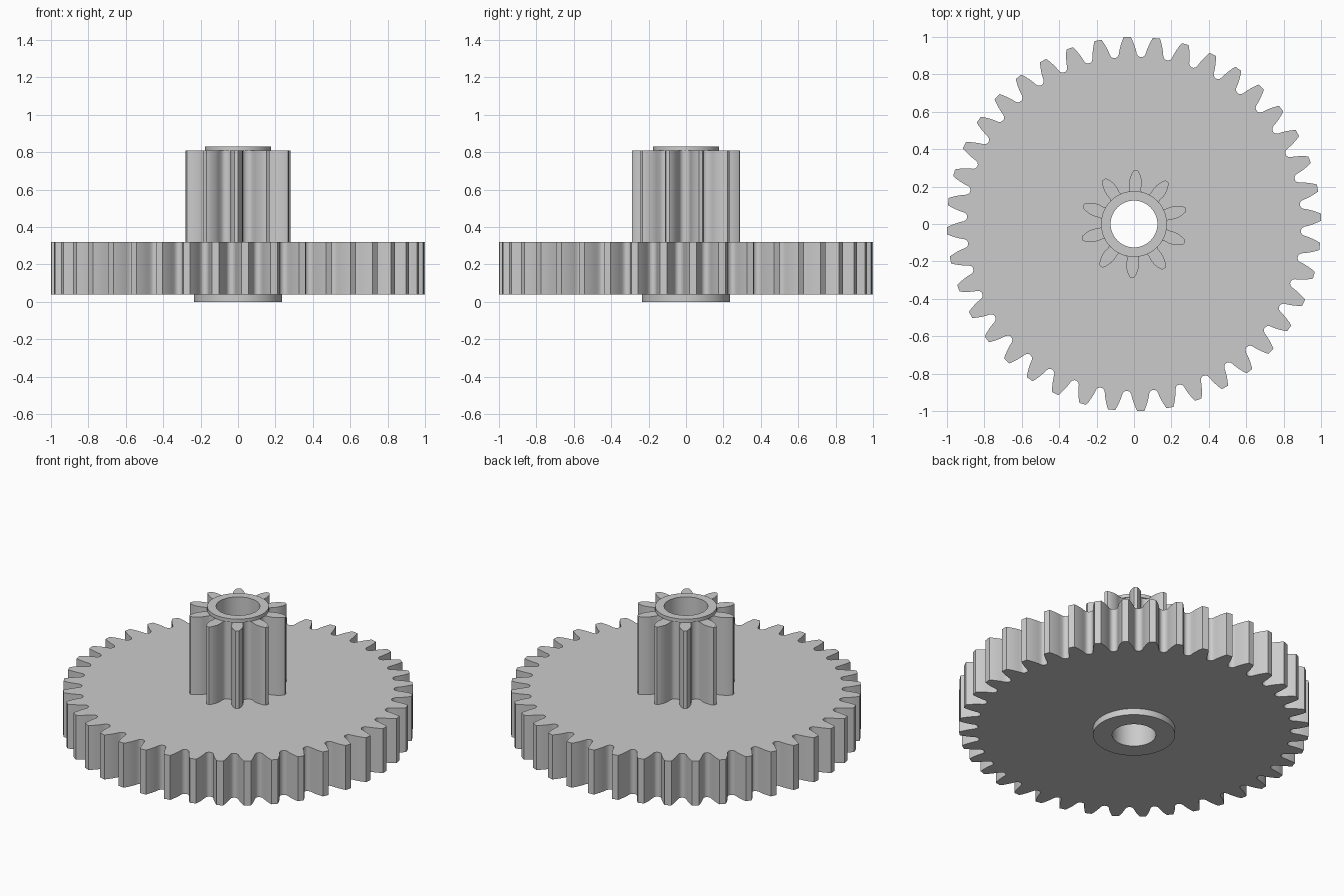
import bpy, bmesh
from math import cos, sin, tau, radians

cube = bpy.data.objects.get("Cube")
if cube:
    bpy.data.objects.remove(cube, do_unlink=True)

BORE = 0.125

grey = bpy.data.materials.new("light grey")
grey.use_nodes = True
grey.diffuse_color = (0.6, 0.6, 0.6, 1)
grey.node_tree.nodes["Principled BSDF"].inputs["Base Color"].default_value = grey.diffuse_color


def circle(radius, count=64):
    """Polar points (radius, angle) of a round collar."""
    return [(radius, tau * i / count) for i in range(count)]


def toothed(count, phase, flank):
    """Polar outline of a gear; flank lists (radius, half width) from root to tip."""
    points = []
    for i in range(count):
        mid = radians(phase) + tau * i / count
        points += [(r, mid - w / r) for r, w in flank]
        points += [(r, mid + w / r) for r, w in reversed(flank)]
    return points


def bored_prism(name, outline, bottom, top, cap_bottom=True):
    """Extrude an outline with the shaft bore through its centre."""
    bm = bmesh.new()

    def loop(polar, z):
        return [bm.verts.new((r * cos(a), r * sin(a), z)) for r, a in polar]

    n = len(outline)
    first = outline[0][1]
    inner = [(BORE, first + tau * i / n) for i in range(n)]
    out_low, out_high = loop(outline, bottom), loop(outline, top)
    in_low, in_high = loop(inner, bottom), loop(inner, top)
    strips = [(out_low, out_high), (out_high, in_high), (in_high, in_low)]
    if cap_bottom:
        strips.append((in_low, out_low))
    for a, b in strips:
        for i in range(n):
            j = (i + 1) % n
            bm.faces.new((a[i], a[j], b[j], b[i]))
    mesh = bpy.data.meshes.new(name)
    bm.to_mesh(mesh)
    bm.free()
    mesh.materials.append(grey)
    obj = bpy.data.objects.new(name, mesh)
    bpy.context.collection.objects.link(obj)
    bpy.ops.object.select_all(action='DESELECT')
    obj.select_set(True)
    bpy.context.view_layer.objects.active = obj
    bpy.ops.object.shade_smooth_by_angle(angle=radians(30))
    return obj


# Tooth flanks, root to tip
wheel_flank = [(0.893, 0.064), (0.899, 0.054), (0.91, 0.048), (0.93, 0.044),
               (0.955, 0.037), (0.98, 0.028), (1.0, 0.019)]
pinion_flank = [(0.168, 0.044), (0.174, 0.035), (0.188, 0.030), (0.215, 0.034),
                (0.24, 0.032), (0.265, 0.024), (0.28, 0.016), (0.288, 0.010)]

# Stacked parts, bottom to top
bored_prism("bottom_hub", circle(0.235), 0, 0.04)
bored_prism("large_gear", toothed(40, 2.1, wheel_flank), 0.04, 0.32)
bored_prism("pinion_gear", toothed(10, 16, pinion_flank), 0.32, 0.81, cap_bottom=False)
bored_prism("top_collar", circle(0.176), 0.81, 0.832)
